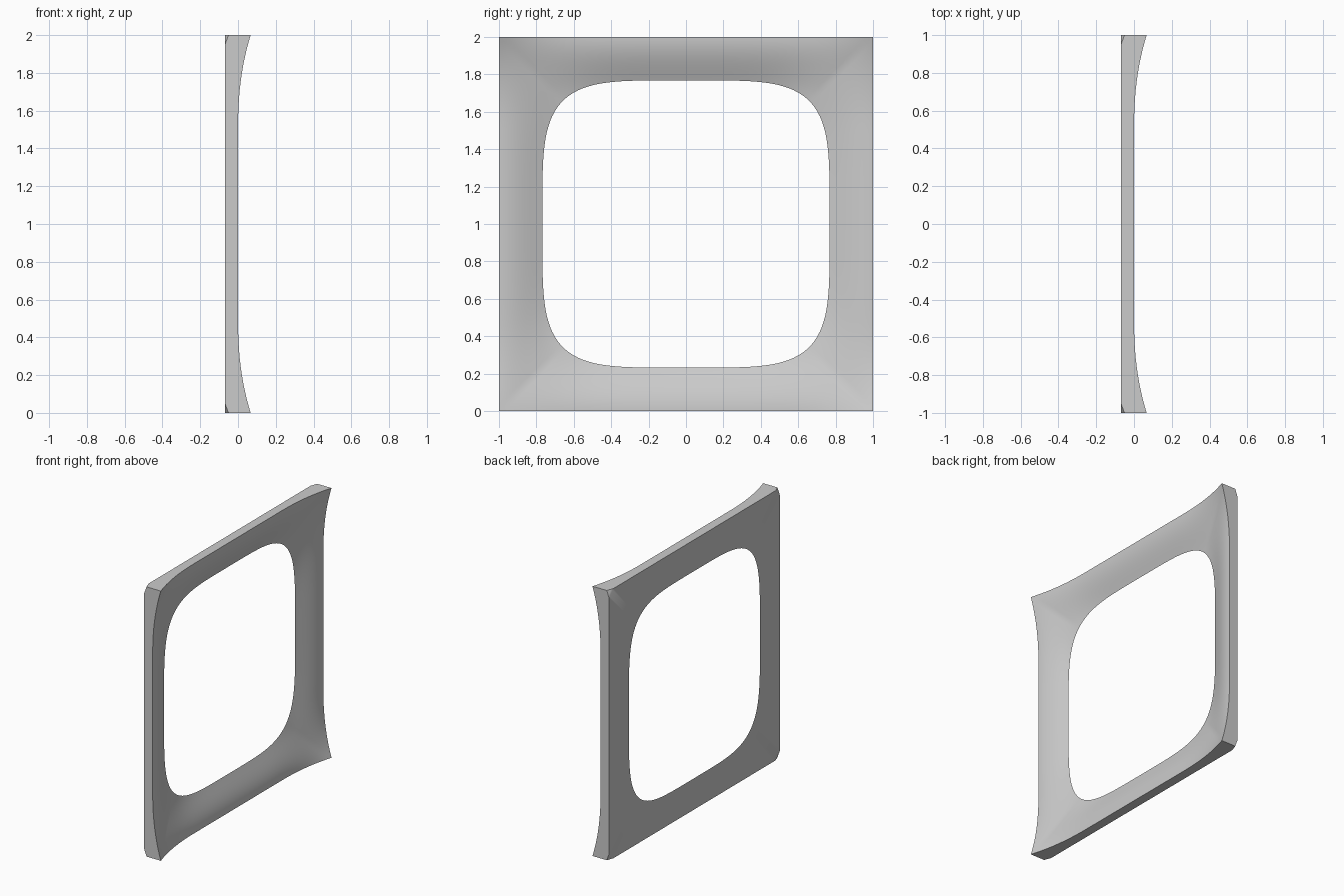
import bpy, bmesh, math
from mathutils import Vector

cube = bpy.data.objects.get("Cube")
if cube:
    bpy.data.objects.remove(cube, do_unlink=True)

BACK = -0.069        # flat rear plane
HOLE = 0.768         # half width of the opening
POWER = 4.5          # squareness of the opening
SEGMENTS = 40        # steps along each side
RINGS = 14           # steps across the rail
CHAMFER, CHAMFER_DEPTH = 0.05, 0.019

grey = bpy.data.materials.new("plain grey")
grey.use_nodes = True
grey.diffuse_color = (0.6, 0.6, 0.6, 1)
grey.node_tree.nodes["Principled BSDF"].inputs["Base Color"].default_value = grey.diffuse_color


def flare(c):
    """Rise of the surface towards the end of a side."""
    return max(0, (abs(c) - 0.5) / 0.5) ** 2.3


def rail(t):
    """Rounded cross-section: thin at the opening, level at the rim."""
    return 1 - (1 - t) ** 2.2 * (1 + 0.8 * t)


# Square outline, one quarter turn per side
outline = []
for side in range(4):
    for i in range(SEGMENTS):
        u = math.sin((i / SEGMENTS - 0.5) * math.pi * 0.6) / math.sin(0.3 * math.pi)
        y, z = 1, u
        for _ in range(side):
            y, z = -z, y
        outline.append((y, z))

bm = bmesh.new()


def ring(t, front):
    verts = []
    for y, z in outline:
        s = HOLE / (abs(y) ** POWER + abs(z) ** POWER) ** (1 / POWER)
        s += (1 - s) * t
        x = BACK
        if front:
            x += -BACK * rail(t) + 0.067 * flare(y * s) * flare(z * s) * min(1, t * 4)
        verts.append(bm.verts.new((x, y * s, z * s + 1)))
    return verts


# Curved front from the opening outwards, then rim, then flat back
rings = [ring(k / RINGS, True) for k in range(RINGS + 1)]
rings += [ring(1, False), rings[0]]
for a, b in zip(rings, rings[1:]):
    for i in range(len(a)):
        j = (i + 1) % len(a)
        bm.faces.new((a[i], a[j], b[j], b[i]))
bmesh.ops.recalc_face_normals(bm, faces=bm.faces)

# Small cut on each rear corner
for sy in (-1, 1):
    for sz in (-1, 1):
        corner = Vector((BACK, sy, 1 + sz))
        cut = bmesh.ops.bisect_plane(
            bm, geom=bm.verts[:] + bm.edges[:] + bm.faces[:], dist=1e-5,
            plane_co=corner + Vector((CHAMFER_DEPTH, 0, 0)),
            plane_no=(-1 / CHAMFER_DEPTH, sy / CHAMFER, sz / CHAMFER),
            clear_outer=True)
        edges = [e for e in cut["geom_cut"] if isinstance(e, bmesh.types.BMEdge)]
        bmesh.ops.holes_fill(bm, edges=edges, sides=0)
bmesh.ops.recalc_face_normals(bm, faces=bm.faces)

mesh = bpy.data.meshes.new("square_frame")
bm.to_mesh(mesh)
bm.free()
mesh.materials.append(grey)
frame = bpy.data.objects.new("square_frame", mesh)
bpy.context.collection.objects.link(frame)

bpy.ops.object.select_all(action="DESELECT")
frame.select_set(True)
bpy.context.view_layer.objects.active = frame
bpy.ops.object.shade_smooth_by_angle(angle=math.radians(30))
